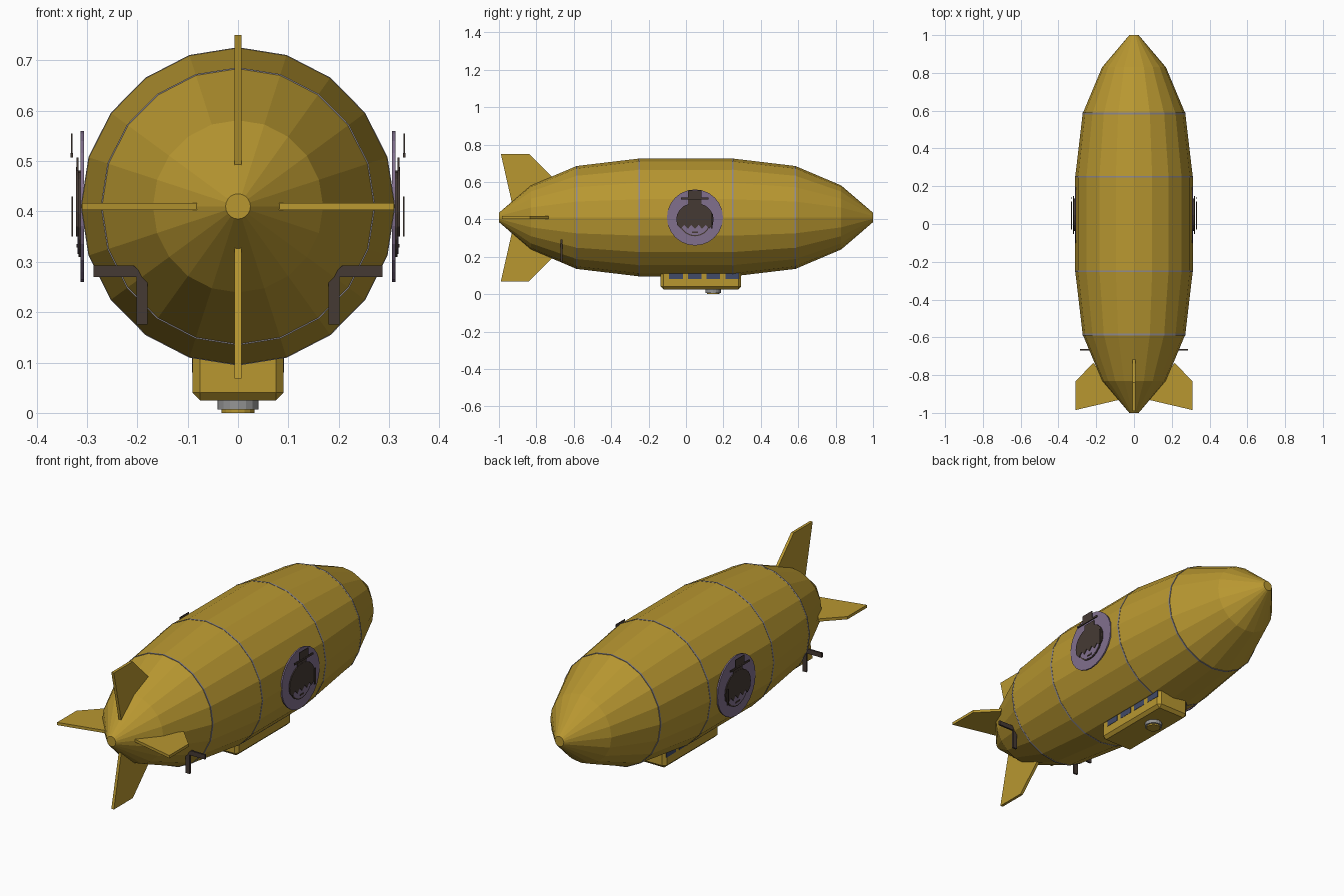
import bpy, bmesh
from math import sin, cos, tau

if "Cube" in bpy.data.objects:
    bpy.data.objects.remove(bpy.data.objects["Cube"])

def material(name, rgb):
    m = bpy.data.materials.new(name)
    m.diffuse_color = (*rgb, 1)
    m.use_nodes = True
    m.node_tree.nodes["Principled BSDF"].inputs["Base Color"].default_value = m.diffuse_color
    return m

GOLD = material("gold", (0.48, 0.31, 0.03))
MAUVE = material("mauve", (0.22, 0.16, 0.27))
BROWN = material("dark_brown", (0.06, 0.042, 0.034))
BLUE = material("window_blue", (0.053, 0.07, 0.14))
STEEL = material("steel", (0.3, 0.3, 0.3))
SEAM = material("seam_grey", (0.27, 0.25, 0.27))
CZ = 0.41  # height of the hull axis

def finish(name, bm, mat):
    bmesh.ops.recalc_face_normals(bm, faces=bm.faces)
    me = bpy.data.meshes.new(name)
    bm.to_mesh(me)
    bm.free()
    me.materials.append(mat)
    ob = bpy.data.objects.new(name, me)
    bpy.context.collection.objects.link(ob)
    return ob

def mirror_x(ob):
    ob.modifiers.new("mirror", 'MIRROR').use_axis = (True, False, False)

def prism(name, pts, axis, lo, hi, mat, mirror=False):
    """Flat outline extruded from lo to hi along an axis; pts use the other two axes in order."""
    bm = bmesh.new()
    verts = []
    for a, b in pts:
        co = [a, b]
        co.insert(axis, lo)
        verts.append(bm.verts.new(co))
    face = bm.faces.new(verts)
    ext = bmesh.ops.extrude_face_region(bm, geom=[face])
    for v in ext["geom"]:
        if isinstance(v, bmesh.types.BMVert):
            v.co[axis] = hi
    ob = finish(name, bm, mat)
    if mirror:
        mirror_x(ob)
    return ob

def circle(a, b, r, n):
    return [(a + r * cos(tau * i / n), b + r * sin(tau * i / n)) for i in range(n)]

def rect(a0, a1, b0, b1):
    return [(a0, b0), (a1, b0), (a1, b1), (a0, b1)]

def loft(name, profile, mat, closed=False):
    """20-sided body of revolution around the y axis from (y, radius) pairs."""
    n = 20
    bm = bmesh.new()
    rings = [[bm.verts.new((0.988 * r * sin(tau * i / n), y, CZ + r * cos(tau * i / n)))
              for i in range(n)] for y, r in profile]
    pairs = list(zip(rings, rings[1:]))
    if closed:
        pairs.append((rings[-1], rings[0]))
    else:
        bm.faces.new(rings[0])
        bm.faces.new(rings[-1])
    for a, b in pairs:
        for i in range(n):
            j = (i + 1) % n
            bm.faces.new((a[i], a[j], b[j], b[i]))
    return finish(name, bm, mat)

# Hull and seam bands
half = [(0.25, 0.315), (0.585, 0.275), (0.83, 0.171), (1.0, 0.025)]
loft("hull", [(-y, r) for y, r in reversed(half)] + half, GOLD)
for k, (y, r) in enumerate([(-0.585, 0.275), (-0.25, 0.315), (0.25, 0.315), (0.585, 0.275)]):
    w = 0.004
    loft(f"seam_band_{k}", [(y - w, r - 0.004), (y - w, r + 0.001), (y + w, r + 0.001), (y + w, r - 0.004)],
         SEAM, closed=True)

# Tail fins
prism("upper_fin", [(-0.93, 0.485), (-0.99, 0.75), (-0.84, 0.75), (-0.71, 0.62)], 0, -0.007, 0.007, GOLD)
prism("lower_fin", [(-0.93, 0.333), (-0.99, 0.068), (-0.84, 0.068), (-0.71, 0.198)], 0, -0.007, 0.007, GOLD)
prism("side_fins", [(0.075, -0.93), (0.31, -0.985), (0.31, -0.833), (0.215, -0.735)],
      2, 0.403, 0.417, GOLD, True)

# Gondola with chamfered sides and bottom
gondola = prism("gondola", rect(-0.09, 0.09, -0.135, 0.295), 2, 0.025, 0.125, GOLD)
bm = bmesh.new()
bm.from_mesh(gondola.data)
edges = [e for e in bm.edges if min(v.co.z for v in e.verts) < 0.1]
bmesh.ops.bevel(bm, geom=edges, offset=0.015, segments=1, affect='EDGES')
bm.to_mesh(gondola.data)
bm.free()
for k in range(4):
    y = -0.09 + 0.1 * k
    prism(f"gondola_windows_{k}", rect(y, y + 0.073, 0.08, 0.113), 0, 0.087, 0.0915, BLUE, True)

# Hatch under the gondola
prism("hatch_ring", circle(0, 0.145, 0.041, 16), 2, 0.007, 0.026, STEEL)
prism("hatch_lens", circle(0, 0.145, 0.033, 16), 2, 0.0, 0.008, GOLD)

# Side medallions: disc, face plate, jagged upper plate, hat and small features
MY = 0.048
prism("medallion_disc", circle(MY, CZ, 0.15, 24), 0, 0.306, 0.313, MAUVE, True)
prism("medallion_rim_plate", circle(MY, 0.395, 0.086, 20), 0, 0.312, 0.317, BROWN, True)
prism("medallion_face_plate", circle(MY, 0.395, 0.08, 20), 0, 0.316, 0.3185, MAUVE, True)
upper = [(MY + 0.1 * cos(tau * i / 20), 0.4 + 0.088 * sin(tau * i / 20)) for i in range(11)]
jag = [(MY - 0.095 + 0.19 * i / 10, 0.35 if i % 2 else 0.37) for i in range(11)]
prism("medallion_upper_plate", upper + jag, 0, 0.317, 0.322, BROWN, True)
prism("medallion_side_bar", rect(0.133, 0.143, 0.35, 0.43), 0, 0.328, 0.331, BROWN, True)
prism("medallion_lower_bar", rect(0.033, 0.063, 0.328, 0.335), 0, 0.318, 0.321, BROWN, True)
prism("medallion_hat", rect(0.012, 0.082, 0.512, 0.555), 0, 0.329, 0.332, BROWN, True)
prism("medallion_hat_brim", rect(-0.028, 0.12, 0.507, 0.516), 0, 0.328, 0.333, BROWN, True)
prism("medallion_hat_base", rect(0.012, 0.082, 0.47, 0.507), 0, 0.317, 0.321, BROWN, True)

# Angled brackets near the tail
prism("tail_brackets", [(0.18, 0.175), (0.202, 0.175), (0.202, 0.27), (0.287, 0.27), (0.287, 0.293),
                        (0.208, 0.293), (0.18, 0.268)], 1, -0.67, -0.661, BROWN, True)
